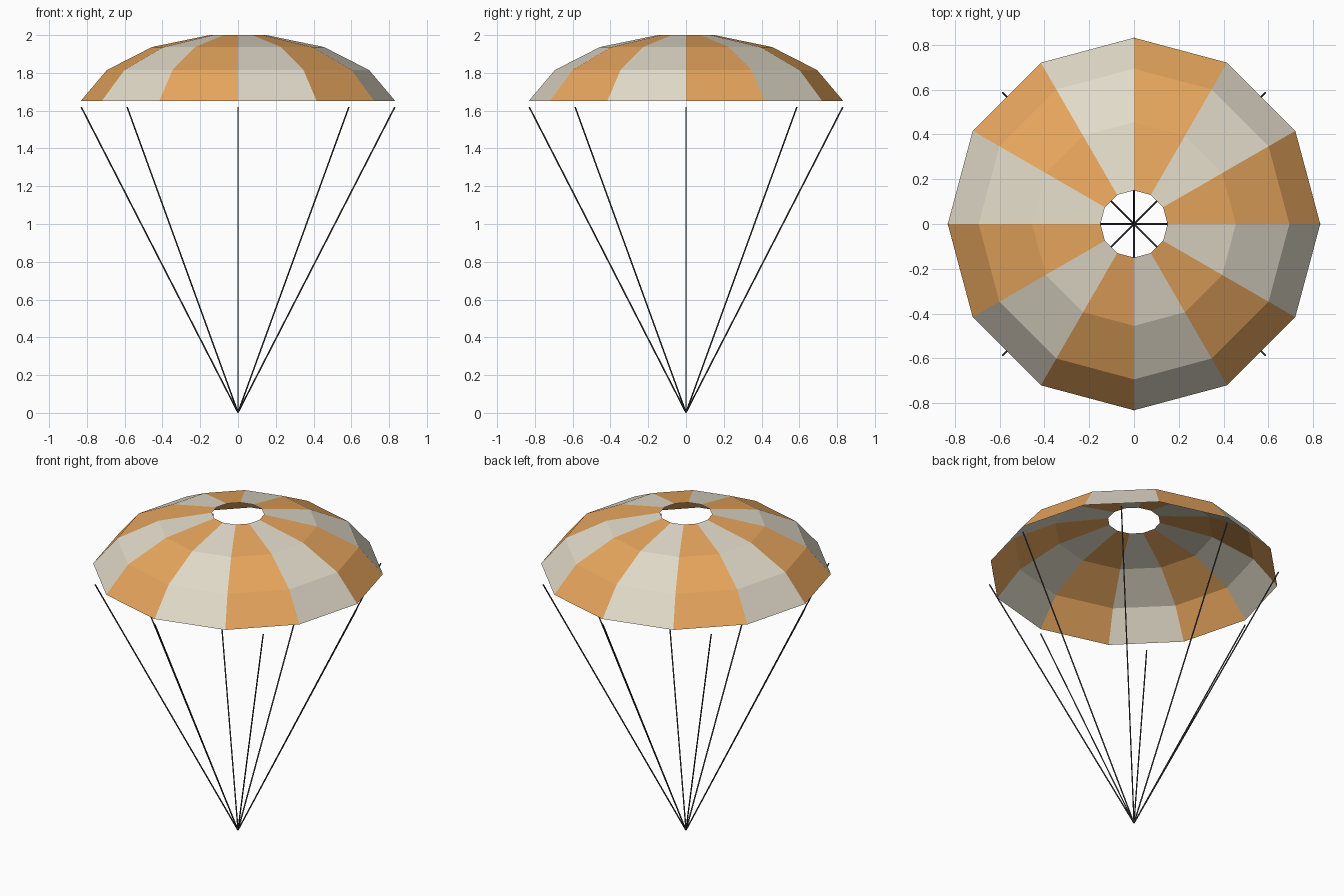
import bpy, bmesh
from math import sin, cos, radians
from mathutils import Vector

if "Cube" in bpy.data.objects:
    bpy.data.objects.remove(bpy.data.objects["Cube"])


def material(name, color):
    m = bpy.data.materials.new(name)
    m.diffuse_color = (*color, 1)
    m.use_nodes = True
    m.node_tree.nodes["Principled BSDF"].inputs["Base Color"].default_value = m.diffuse_color
    return m


def add_object(name, bm, mats):
    me = bpy.data.meshes.new(name)
    bm.to_mesh(me)
    bm.free()
    for m in mats:
        me.materials.append(m)
    ob = bpy.data.objects.new(name, me)
    bpy.context.collection.objects.link(ob)
    return ob


orange = material("orange_cloth", (0.80, 0.38, 0.11))
cream = material("cream_cloth", (0.75, 0.70, 0.58))
dark = material("dark_cord", (0.06, 0.06, 0.06))

# Canopy: twelve alternating gores around an open vent, single cloth layer
SIDES = 12
profile = [(0.832, 1.652), (0.694, 1.815), (0.455, 1.937), (0.15, 2.0)]
bm = bmesh.new()
rings = [[bm.verts.new((r * cos(radians(30 * i)), r * sin(radians(30 * i)), z))
          for i in range(SIDES)] for r, z in profile]
for lower, upper in zip(rings, rings[1:]):
    for i in range(SIDES):
        j = (i + 1) % SIDES
        f = bm.faces.new((lower[i], lower[j], upper[j], upper[i]))
        f.material_index = i % 2
add_object("canopy", bm, [orange, cream])

# Suspension cords: eight thin lines meeting at the ground point
for k in range(8):
    a = radians(45 * k)
    top = Vector((0.83 * cos(a), 0.83 * sin(a), 1.617))
    bm = bmesh.new()
    bmesh.ops.create_cone(bm, cap_ends=True, segments=6, radius1=0.004,
                          radius2=0.004, depth=top.length)
    cord = add_object(f"cord_{k + 1}", bm, [dark])
    cord.location = top / 2 + Vector((0, 0, 0.002))
    cord.rotation_euler = top.to_track_quat('Z', 'Y').to_euler()
